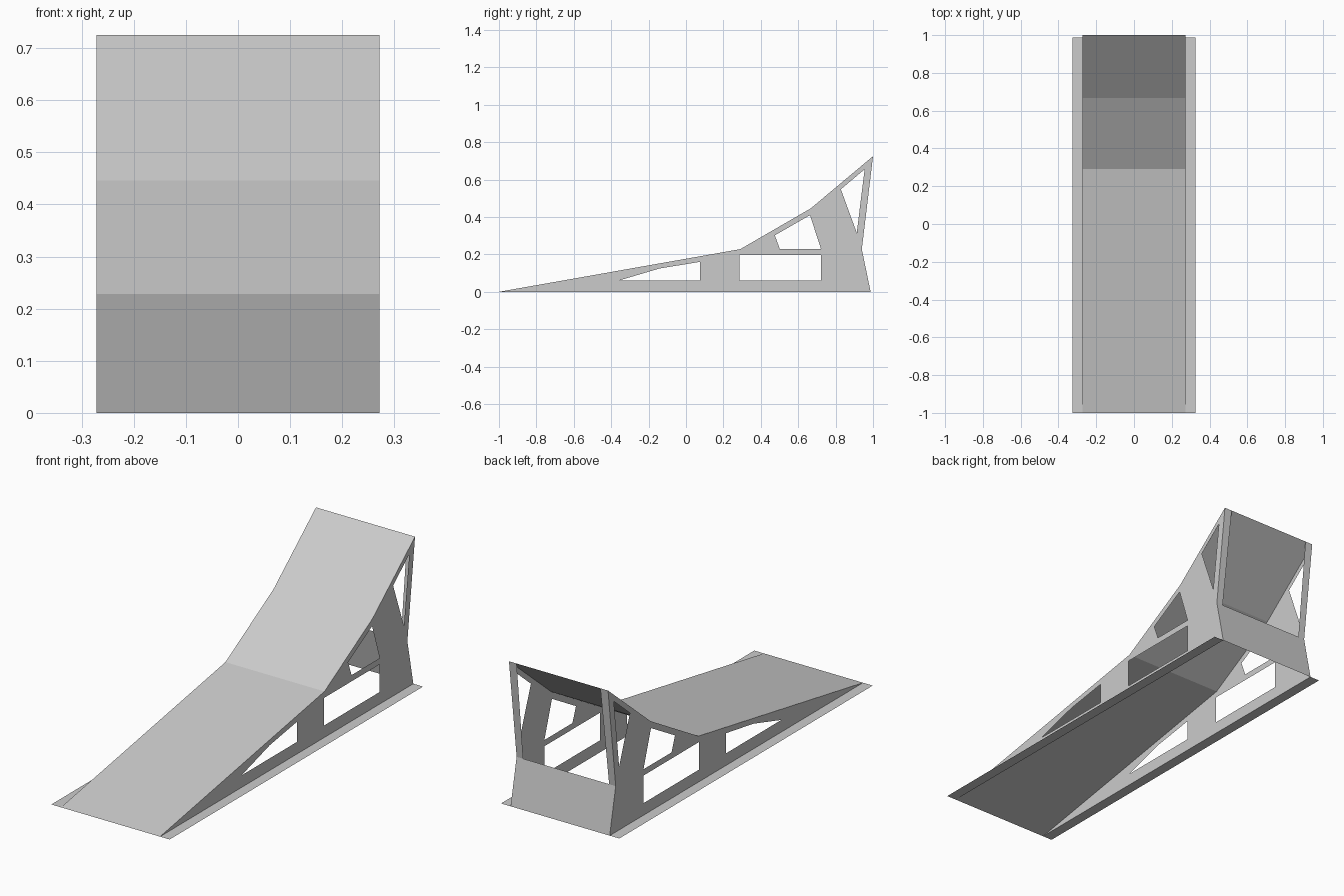
import bpy, bmesh

if "Cube" in bpy.data.objects:
    bpy.data.objects.remove(bpy.data.objects["Cube"])

HALF = 0.272      # half width of the ramp
FLANGE = 0.325    # outer edge of the ground flanges

# Profiles in (y, z)
DECK = [(-1, 0), (0.29, 0.228), (0.667, 0.446), (1, 0.725)]
BACK_MID, BACK_LOW = (0.94, 0.228), (0.987, 0)
HOLES = [
    [(-0.36, 0.06), (0.075, 0.06), (0.075, 0.16), (-0.14, 0.125)],
    [(0.285, 0.06), (0.722, 0.06), (0.722, 0.197), (0.285, 0.197)],
    [(0.502, 0.228), (0.722, 0.228), (0.663, 0.41), (0.475, 0.302)],
    [(0.828, 0.548), (0.913, 0.315), (0.955, 0.655)],
]


def finish(name, bm):
    mesh = bpy.data.meshes.new(name)
    bm.to_mesh(mesh)
    bm.free()
    obj = bpy.data.objects.new(name, mesh)
    bpy.context.collection.objects.link(obj)
    return obj


def sheet(name, left, right):
    """Strip of quads between two matching rails."""
    bm = bmesh.new()
    a = [bm.verts.new(p) for p in left]
    b = [bm.verts.new(p) for p in right]
    for i in range(len(a) - 1):
        bm.faces.new((a[i], b[i], b[i + 1], a[i + 1]))
    return finish(name, bm)


def span(name, profile):
    """Full-width sheet following a side profile."""
    return sheet(name, [(-HALF, y, z) for y, z in profile],
                 [(HALF, y, z) for y, z in profile])


def side_panel(name, x):
    """Flat side outline with window cutouts."""
    bm = bmesh.new()
    for loop in [DECK + [BACK_MID, BACK_LOW]] + HOLES:
        vs = [bm.verts.new((x, y, z)) for y, z in loop]
        for i, v in enumerate(vs):
            bm.edges.new((v, vs[i - 1]))
    side = 1 if x > 0 else -1
    bmesh.ops.triangle_fill(bm, edges=bm.edges[:], use_beauty=True,
                            normal=(side, 0, 0))
    for f in bm.faces:
        f.normal_update()
        if f.normal.x * side < 0:
            f.normal_flip()
    bmesh.ops.dissolve_limit(bm, angle_limit=0.01, verts=bm.verts[:],
                             edges=bm.edges[:])
    return finish(name, bm)


# Riding surface and lower back panel
span("ramp_deck", DECK)
span("back_panel", [BACK_MID, BACK_LOW][::-1]).data.flip_normals()

for label, s in (("left", -1), ("right", 1)):
    # Side wall with windows
    side_panel(label + "_side_panel", s * HALF)
    # Ground flange
    flange = sheet(label + "_ground_flange",
                   [(s * HALF, -1, 0), (s * HALF, 0.987, 0)],
                   [(s * FLANGE, -1, 0), (s * FLANGE, 0.987, 0)])
    # Narrow strip closing the back of the upper post
    top, mid = DECK[-1], BACK_MID
    post = sheet(label + "_back_post",
                 [(s * HALF, *mid), (s * HALF, *top)],
                 [(s * (HALF - 0.036), *mid), (s * (HALF - 0.042), *top)])
    if s < 0:
        flange.data.flip_normals()
        post.data.flip_normals()
